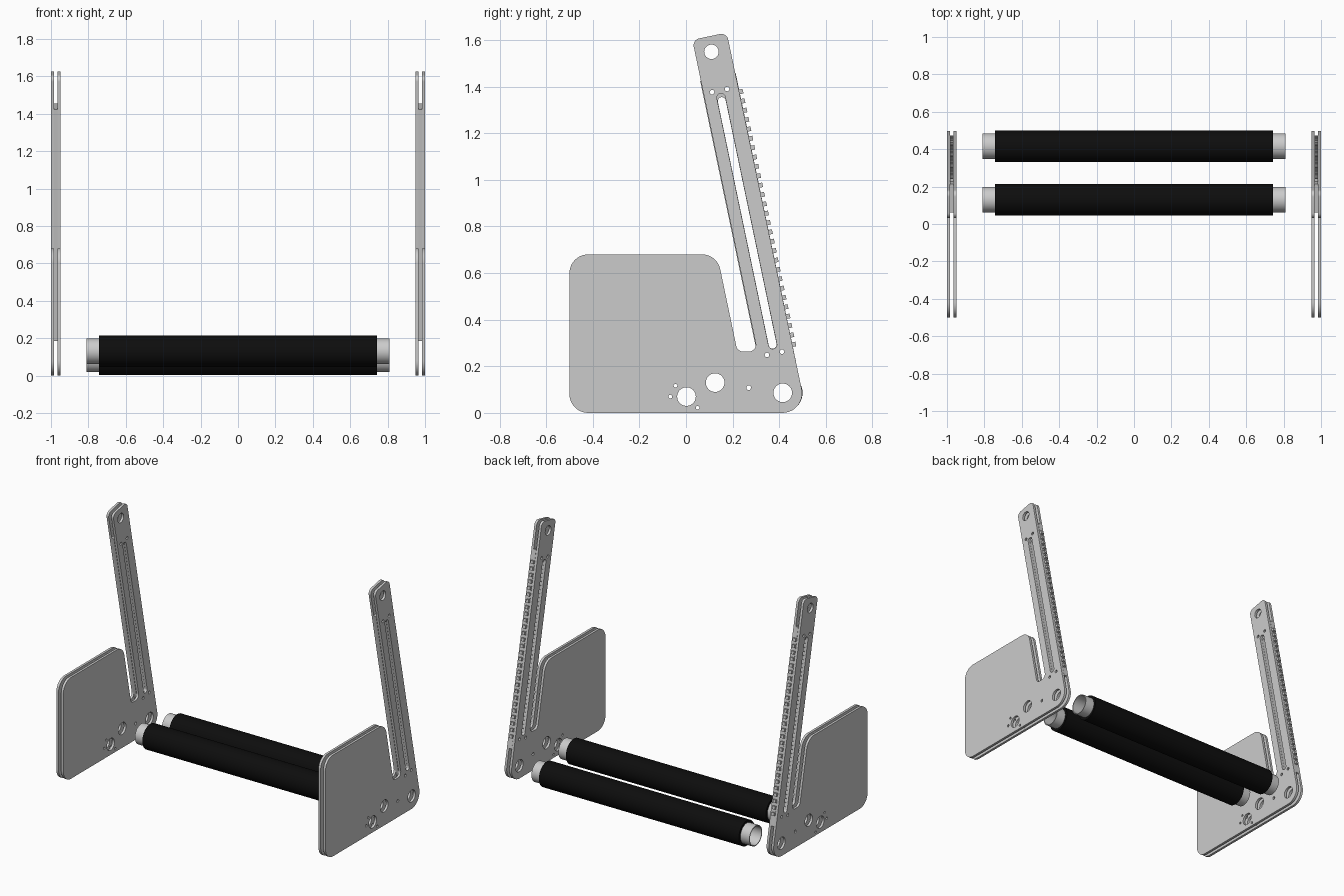
import bpy, bmesh, math
from mathutils import Matrix, Vector

if "Cube" in bpy.data.objects:
    bpy.data.objects.remove(bpy.data.objects["Cube"])

TILT = math.radians(11.8)
S, C = math.sin(TILT), math.cos(TILT)
PIVOT = Vector((0.415, 0.086))


def arm(s, t):
    """Point s along and t across the tilted arm, in (y, z)."""
    return PIVOT + Vector((-s * S + t * C, s * C + t * S))


def arm_z(z, t):
    """Point on the arm line at offset t and height z."""
    return arm((z - PIVOT.y - t * S) / C, t)


def fillet(corners, n=10):
    """Round each (point, radius) corner of a polygon."""
    out = []
    for i, (p, r) in enumerate(corners):
        p = Vector(p)
        a = (Vector(corners[i - 1][0]) - p).normalized()
        b = (Vector(corners[(i + 1) % len(corners)][0]) - p).normalized()
        half = a.angle(b) / 2
        centre = p + (a + b).normalized() * (r / math.sin(half))
        d = r / math.tan(half)
        v0, v1 = p + a * d - centre, p + b * d - centre
        turn = v0.angle_signed(v1)
        for k in range(n + 1):
            ang = -turn * k / n
            out.append(centre + Matrix.Rotation(ang, 2) @ v0)
    return out


def circle(c, r, n=32):
    return [Vector(c) + Vector((math.cos(2 * math.pi * k / n), math.sin(2 * math.pi * k / n))) * r
            for k in range(n)]


def slot(s0, s1, w, n=12):
    """Round-ended slot along the arm."""
    pts = []
    for s, start in ((s1, 0), (s0, math.pi)):
        for k in range(n + 1):
            a = start + math.pi * k / n
            pts.append(arm(s + math.sin(a) * w, math.cos(a) * w))
    return pts


def finish(name, bm, mat=None):
    bmesh.ops.remove_doubles(bm, verts=bm.verts, dist=1e-5)
    bmesh.ops.recalc_face_normals(bm, faces=bm.faces)
    me = bpy.data.meshes.new(name)
    bm.to_mesh(me)
    bm.free()
    me.polygons.foreach_set("use_smooth", [True] * len(me.polygons))
    me.set_sharp_from_angle(angle=math.radians(30))
    if mat:
        me.materials.append(mat)
    ob = bpy.data.objects.new(name, me)
    bpy.context.collection.objects.link(ob)
    return ob


def sheet(name, loops, x, thick):
    """Flat sheet in the yz plane from an outline and hole loops."""
    cu = bpy.data.curves.new(name, 'CURVE')
    cu.dimensions = '2D'
    cu.fill_mode = 'BOTH'
    cu.extrude = thick / 2
    for pts in loops:
        sp = cu.splines.new('POLY')
        sp.points.add(len(pts) - 1)
        for q, p in zip(sp.points, pts):
            q.co = (p[0], p[1], 0, 1)
        sp.use_cyclic_u = True
    tmp = bpy.data.objects.new(name + "_curve", cu)
    bpy.context.collection.objects.link(tmp)
    me = bpy.data.meshes.new_from_object(tmp.evaluated_get(bpy.context.evaluated_depsgraph_get()))
    bm = bmesh.new()
    bm.from_mesh(me)
    bpy.data.objects.remove(tmp)
    bpy.data.curves.remove(cu)
    bpy.data.meshes.remove(me)
    for v in bm.verts:
        v.co = (v.co.z + x, v.co.x, v.co.y)
    return finish(name, bm)


def ring(name, y, z, half, ro, ri, mat=None, n=64):
    """Hollow cylinder along x."""
    bm = bmesh.new()
    prof = [(-half, ro), (half, ro), (half, ri), (-half, ri)]
    rows = [[bm.verts.new((px, y + r * math.cos(2 * math.pi * k / n), z + r * math.sin(2 * math.pi * k / n)))
             for px, r in prof] for k in range(n)]
    for k in range(n):
        a, b = rows[k], rows[(k + 1) % n]
        for j in range(4):
            bm.faces.new((a[j], a[(j + 1) % 4], b[(j + 1) % 4], b[j]))
    return finish(name, bm, mat)


# Side plate outline, with base panel, notch and tilted arm
outline = fillet([
    ((-0.5, 0), 0.08), (arm_z(0, 0.083), 0.084),
    (arm(1.562, 0.081), 0.03), (arm(1.562, -0.07), 0.03),
    (arm_z(0.263, -0.07), 0.03), (arm_z(0.263, -0.154), 0.03),
    (arm_z(0.68, -0.154), 0.08), ((-0.5, 0.68), 0.08)])
screw_holes = [circle(arm(s, t), 0.01, 12) for s in (0.173, 1.325) for t in (-0.033, 0.033)]
plate_holes = [circle(c, 0.04) for c in ((0.002, 0.07), (0.125, 0.13), PIVOT)]
plate_holes += [circle(c, 0.008, 12) for c in ((-0.045, 0.117), (-0.067, 0.07), (0.05, 0.022))]
plate_holes += [circle((0.269, 0.108), 0.01, 12), circle(arm(1.495, 0), 0.031)]
plate = [outline, slot(0.211, 1.294, 0.018)] + plate_holes + screw_holes

# Toothed rack sandwiched between the plates
rack = [arm(0.115, -0.073), arm(0.115, 0.083)]
TEETH = 28
for i in range(TEETH):
    s = 0.194 + 1.108 * i / (TEETH - 1)
    rack += [arm(s - 0.01, 0.083), arm(s - 0.01, 0.098), arm(s + 0.01, 0.098), arm(s + 0.01, 0.083)]
rack += [arm(1.382, 0.083), arm(1.382, -0.073)]
rack_loops = [rack, slot(0.211, 1.279, 0.017)] + screw_holes

for side, sx in (("left", -1), ("right", 1)):
    sheet(side + "_outer_plate", plate, sx * 0.992, 0.016)
    sheet(side + "_inner_plate", plate, sx * 0.956, 0.016)
    sheet(side + "_toothed_rack", rack_loops, sx * 0.974, 0.02)

# Rollers: metal tubes in black sleeves
black = bpy.data.materials.new("black_rubber")
black.diffuse_color = (0.004, 0.004, 0.004, 1)
black.use_nodes = True
black.node_tree.nodes["Principled BSDF"].inputs["Base Color"].default_value = black.diffuse_color
for label, y, z in (("front", 0.13, 0.13), ("rear", 0.416, 0.086)):
    ring(label + "_roller_tube", y, z, 0.81, 0.068, 0.062)
    ring(label + "_roller_sleeve", y, z, 0.743, 0.084, 0.068, black)
